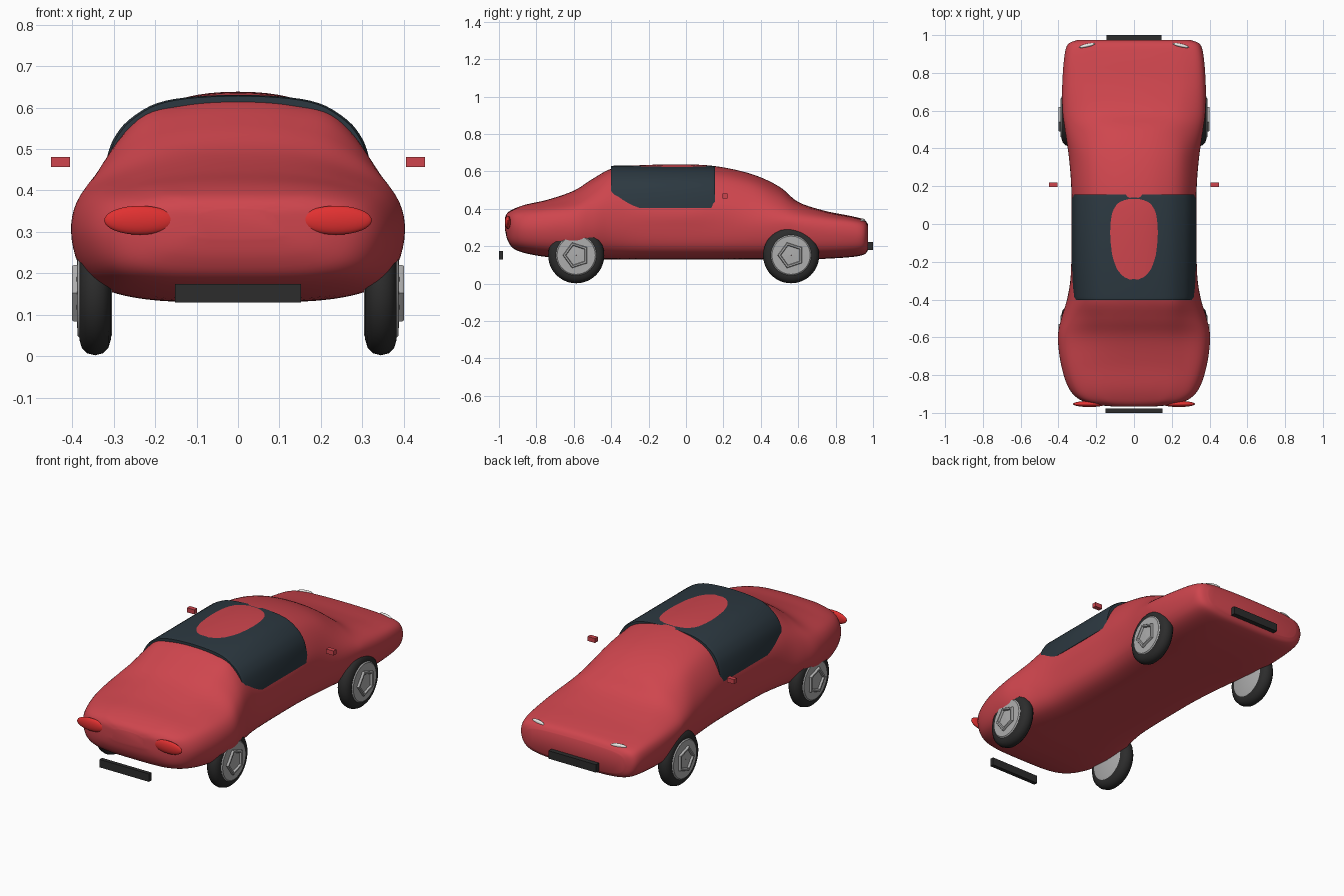
import bpy, bmesh, math
from mathutils import Vector

if "Cube" in bpy.data.objects:
    bpy.data.objects.remove(bpy.data.objects["Cube"])


def material(name, rgb):
    m = bpy.data.materials.new(name)
    m.diffuse_color = (*rgb, 1)
    m.use_nodes = True
    m.node_tree.nodes["Principled BSDF"].inputs["Base Color"].default_value = m.diffuse_color
    return m


RED = material("paint", (0.62, 0.06, 0.075))
LAMP = material("lamp_red", (0.75, 0.03, 0.03))
DARK = material("glass", (0.025, 0.04, 0.052))
BLACK = material("rubber", (0.025, 0.025, 0.025))
WHITE = material("lamp_white", (0.85, 0.85, 0.82))
GREY = material("alloy", (0.42, 0.42, 0.42))


def finish(name, bm, mat, angle=40):
    bmesh.ops.recalc_face_normals(bm, faces=bm.faces)
    me = bpy.data.meshes.new(name)
    bm.to_mesh(me)
    bm.free()
    ob = bpy.data.objects.new(name, me)
    bpy.context.collection.objects.link(ob)
    me.materials.append(mat)
    bpy.ops.object.select_all(action='DESELECT')
    ob.select_set(True)
    bpy.context.view_layer.objects.active = ob
    bpy.ops.object.shade_smooth_by_angle(angle=math.radians(angle))
    return ob


def smooth(pts, n):
    """Catmull-Rom curve through points of any dimension."""
    pts = [Vector(p) for p in pts]
    out = []
    for i in range(len(pts) - 1):
        a, b, c, d = pts[max(i - 1, 0)], pts[i], pts[i + 1], pts[min(i + 2, len(pts) - 1)]
        for k in range(n):
            t = k / n
            out.append(b + 0.5 * t * (c - a + t * (2 * a - 5 * b + 4 * c - d + t * (3 * b - a - 3 * c + d))))
    return out + [pts[-1]]


def loft(rings, wrap=False):
    """Skin closed rings; cap the ends unless they wrap round."""
    bm = bmesh.new()
    vs = [[bm.verts.new(p) for p in r] for r in rings]
    n = len(vs[0])
    for a, b in zip(vs, vs[1:] + vs[:1] if wrap else vs[1:]):
        for i in range(n):
            bm.faces.new((a[i], a[(i + 1) % n], b[(i + 1) % n], b[i]))
    if not wrap:
        bm.faces.new(vs[0])
        bm.faces.new(vs[-1])
    return bm


def lathe(name, profile, centre, side, mat, seg=48):
    """Revolve a closed (radius, x) profile round a wheel axle."""
    rings = []
    for k in range(seg):
        t = math.pi + math.tau * k / seg
        rings.append([(side * x, centre[0] + r * math.cos(t), centre[1] + r * math.sin(t)) for r, x in profile])
    return finish(name, loft(rings, True), mat, 35)


def box(name, lo, hi, mat):
    bm = bmesh.new()
    bmesh.ops.create_cube(bm, size=1)
    for v in bm.verts:
        v.co = [(a + b) / 2 + c * (b - a) for a, b, c in zip(lo, hi, v.co)]
    return finish(name, bm, mat)


def ellipsoid(name, centre, radii, mat, turn=0):
    bm = bmesh.new()
    bmesh.ops.create_uvsphere(bm, u_segments=32, v_segments=16, radius=1)
    ob = finish(name, bm, mat)
    ob.location, ob.scale, ob.rotation_euler = centre, radii, (0, 0, turn)
    return ob


# Body: y, bottom z, top z, half width, shoulder x and z, roof edge x and z
STATIONS = [
    (-.967, .285, .355, .10, .09, .338, .06, .350),
    (-.955, .235, .378, .21, .19, .350, .13, .370),
    (-.925, .190, .398, .295, .27, .360, .19, .388),
    (-.86, .163, .422, .350, .32, .370, .23, .405),
    (-.74, .142, .449, .387, .355, .385, .25, .425),
    (-.60, .133, .497, .403, .370, .400, .25, .460),
    (-.50, .131, .560, .385, .350, .430, .24, .520),
    (-.39, .130, .618, .352, .330, .450, .24, .575),
    (-.25, .130, .633, .330, .323, .420, .245, .565),
    (0, .130, .638, .325, .323, .410, .25, .562),
    (.18, .130, .625, .328, .322, .430, .25, .555),
    (.36, .130, .583, .345, .325, .410, .25, .520),
    (.50, .130, .518, .365, .345, .380, .25, .462),
    (.60, .130, .437, .377, .360, .360, .26, .412),
    (.74, .133, .390, .378, .364, .340, .28, .375),
    (.88, .142, .362, .368, .354, .325, .28, .350),
    (.95, .155, .343, .350, .335, .310, .27, .333),
    (.974, .180, .315, .300, .290, .290, .24, .307),
]


def body_ring(s):
    y, zb, zt, w, x4, z4, x5, z5 = s
    zm = min(.3, (zb + zt) / 2)
    h = zm - zb
    half = smooth([(-.6 * w, zb + .05 * h), (0, zb), (.6 * w, zb + .05 * h), (.9 * w, zb + .33 * h), (w, zm),
                   (x4, z4), (x5, z5), (.55 * x5, z5 + .78 * (zt - z5)), (0, zt),
                   (-.55 * x5, z5 + .78 * (zt - z5))], 6)[6:-6]
    return [(p[0], y, p[1]) for p in half] + [(-p[0], y, p[1]) for p in half[-2:0:-1]]


finish("body", loft([body_ring(s) for s in smooth(STATIONS, 5)]), RED, 50)

# Glass canopy wrapped over the cabin; the roof pokes through its top
edge = smooth([(.327, .405), (.322, .45), (.311, .499), (.294, .535), (.265, .569),
               (.212, .604), (.152, .621), (.07, .629), (0, .631)], 3)
outline = [Vector((.28, .39))] + edge
outline += [Vector((-p[0], p[1])) for p in outline[-2::-1]]
canopy = [[(p[0] * k, y, p[1] - (1 - k) * .2) for p in outline]
          for y, k in ((-.402, .985), (-.385, 1), (.135, 1), (.155, .985))]
finish("window_canopy", loft(canopy), DARK)

# Wheels: tyre, rim disc and five-sided spoke ring
TYRE = [(.09, .309), (.112, .307), (.132, .313), (.145, .326), (.15, .345),
        (.145, .364), (.132, .377), (.112, .383), (.09, .381)]
RIM = [(.001, .304), (.10, .304), (.109, .308), (.109, .382), (.102, .388), (.085, .388), (.001, .392)]
SPOKE = [(.072, .384), (.072, .396), (.068, .401), (.058, .401), (.054, .396), (.054, .384)]
for end, y in (("rear", -.587), ("front", .562)):
    for side, word in ((1, "right"), (-1, "left")):
        for part, prof, mat, seg in (("tyre", TYRE, BLACK, 48), ("rim", RIM, GREY, 48), ("spoke_ring", SPOKE, GREY, 5)):
            lathe(f"{end}_{word}_{part}", prof, (y, .152), side, mat, seg)

# Lamps and door mirrors
for side, word in ((1, "right"), (-1, "left")):
    ellipsoid(f"tail_lamp_{word}", (side * .237, -.953, .328), (.086, .016, .035), LAMP)
    ellipsoid(f"head_lamp_{word}", (side * .248, .945, .336), (.043, .009, .012), WHITE, -side * .22)
    xs = sorted((side * .406, side * .451))
    box(f"door_mirror_{word}", (xs[0], .196, .456), (xs[1], .221, .481), RED)

# Bumper plates
box("rear_plate", (-.152, -1, .13), (.152, -.978, .174), BLACK)
box("front_plate", (-.146, .970, .18), (.146, 1, .224), BLACK)
